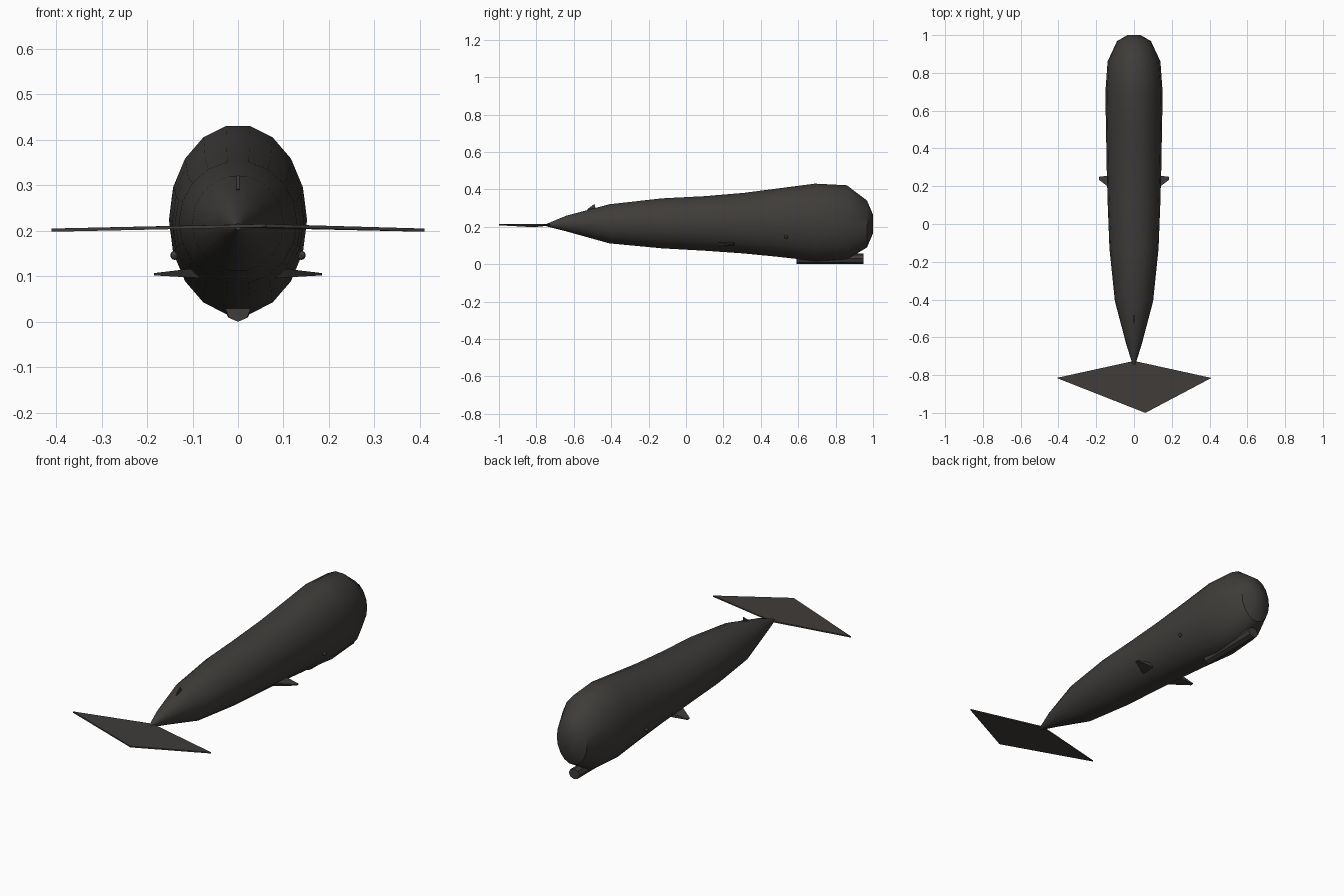
import bpy, bmesh
from math import sin, cos, pi

if "Cube" in bpy.data.objects:
    bpy.data.objects.remove(bpy.data.objects["Cube"])

skin = bpy.data.materials.new("dark_skin")
skin.diffuse_color = (0.05, 0.046, 0.042, 1)
skin.use_nodes = True
skin.node_tree.nodes["Principled BSDF"].inputs["Base Color"].default_value = skin.diffuse_color


def finish(name, bm, smooth=False):
    bmesh.ops.recalc_face_normals(bm, faces=bm.faces)
    me = bpy.data.meshes.new(name)
    bm.to_mesh(me)
    bm.free()
    ob = bpy.data.objects.new(name, me)
    bpy.context.collection.objects.link(ob)
    me.materials.append(skin)
    if smooth:
        bpy.ops.object.select_all(action='DESELECT')
        ob.select_set(True)
        bpy.context.view_layer.objects.active = ob
        bpy.ops.object.shade_smooth_by_angle(angle=0.6)
    return ob


def loft(name, rings, smooth=False):
    """Skin a list of equal-length point loops and cap both ends."""
    bm = bmesh.new()
    loops = [[bm.verts.new(p) for p in r] for r in rings]
    n = len(loops[0])
    for a, b in zip(loops, loops[1:]):
        for i in range(n):
            j = (i + 1) % n
            bm.faces.new((a[i], a[j], b[j], b[i]))
    bm.faces.new(loops[0])
    bm.faces.new(loops[-1])
    return finish(name, bm, smooth)


def ellipse(y, bottom, top, half_width, sides, phase):
    cz, h = (bottom + top) / 2, (top - bottom) / 2
    ring = [2 * pi * (i + phase) / sides for i in range(sides)]
    return [(half_width * sin(a), y, cz + h * cos(a)) for a in ring]


# Body: y, bottom, top, half width, from snout to tail stem
sections = [
    (1.00, 0.165, 0.265, 0.035), (0.968, 0.088, 0.342, 0.09),
    (0.86, 0.022, 0.425, 0.140), (0.69, 0.014, 0.434, 0.152),
    (0.50, 0.036, 0.409, 0.148), (0.31, 0.055, 0.384, 0.145),
    (0.10, 0.070, 0.366, 0.139), (-0.13, 0.083, 0.354, 0.130),
    (-0.41, 0.110, 0.322, 0.101), (-0.64, 0.175, 0.260, 0.040),
    (-0.745, 0.202, 0.216, 0.007)]
loft("body", [ellipse(*s, 18, 0.5) for s in sections], True)

# Lower jaw bar under the head
loft("lower_jaw", [ellipse(0.95, 0.002, 0.058, 0.031, 8, 0),
                   ellipse(0.59, 0.000, 0.058, 0.028, 8, 0)])

# Side flippers and eyes, one per side
for side, label in ((1, "right"), (-1, "left")):
    root = [(0.08, 0.17, 0.096), (0.08, 0.26, 0.096),
            (0.10, 0.26, 0.117), (0.10, 0.17, 0.117)]
    tip = [(0.185, 0.233, 0.102), (0.185, 0.25, 0.102),
           (0.185, 0.25, 0.107), (0.185, 0.233, 0.107)]
    loft(label + "_flipper",
         [[(side * x, y, z) for x, y, z in r] for r in (root, tip)])
    bm = bmesh.new()
    bmesh.ops.create_uvsphere(bm, u_segments=8, v_segments=6, radius=0.01)
    bmesh.ops.translate(bm, verts=bm.verts, vec=(side * 0.139, 0.535, 0.146))
    finish(label + "_eye", bm, True)

# Small dorsal fin
fin = [(-0.53, 0.292), (-0.49, 0.322), (-0.48, 0.29), (-0.50, 0.28)]
loft("dorsal_fin", [[(x, y, z) for y, z in fin] for x in (-0.003, 0.003)])

# Tail fluke: thin, slightly bent diamond
outline = [(0, -0.725, 0.207), (0.41, -0.815, 0.198),
           (0.06, -1.0, 0.208), (-0.41, -0.815, 0.198)]
loft("tail_fluke", [[(x, y, z + t) for x, y, z in outline] for t in (0, 0.007)])
